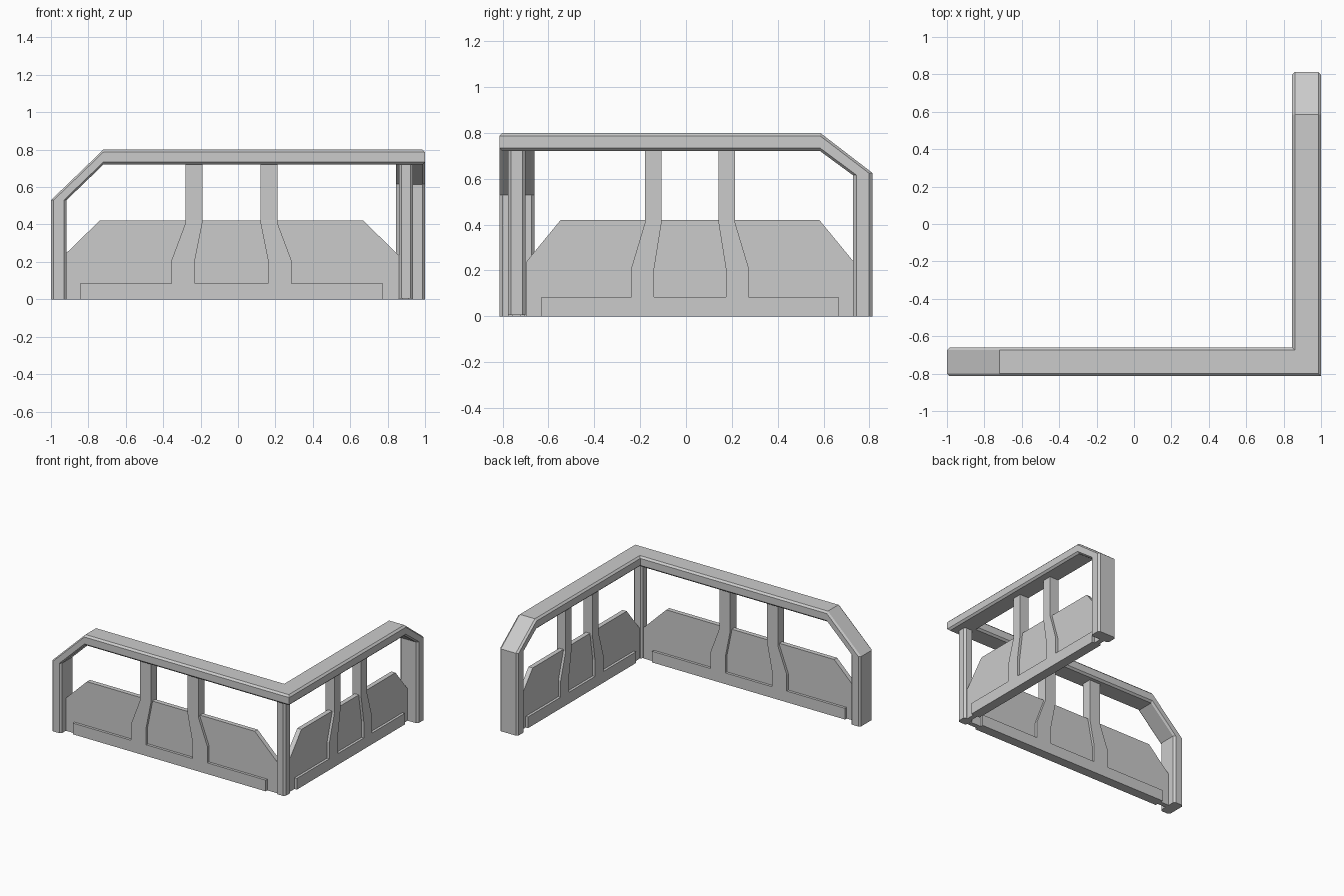
import bpy
import bmesh
from mathutils import Vector

cube = bpy.data.objects.get("Cube")
if cube:
    bpy.data.objects.remove(cube, do_unlink=True)

GREY = (0.6, 0.6, 0.6, 1)
metal = bpy.data.materials.new("plain grey")
metal.use_nodes = True
metal.diffuse_color = GREY
metal.node_tree.nodes["Principled BSDF"].inputs["Base Color"].default_value = GREY


def loft(name, rings):
    """Skin a row of matching closed rings and cap both ends."""
    bm = bmesh.new()
    loops = [[bm.verts.new(p) for p in ring] for ring in rings]
    n = len(loops[0])
    for a, b in zip(loops, loops[1:]):
        for i in range(n):
            j = (i + 1) % n
            bm.faces.new((a[i], a[j], b[j], b[i]))
    bm.faces.new(loops[0])
    bm.faces.new(loops[-1])
    bmesh.ops.recalc_face_normals(bm, faces=bm.faces)
    mesh = bpy.data.meshes.new(name)
    bm.to_mesh(mesh)
    bm.free()
    mesh.materials.append(metal)
    obj = bpy.data.objects.new(name, mesh)
    bpy.context.collection.objects.link(obj)
    return obj


def chamfered(w, h, c):
    """Rectangle with cut corners, centred on the origin."""
    return [(-w + c, -h), (w - c, -h), (w, -h + c), (w, h - c),
            (w - c, h), (-w + c, h), (-w, h - c), (-w, -h + c)]


# Rail and end posts: one sweep, mitred at the corner
HALF_W, THICK, CUT = 0.077, 0.083, 0.014
ROW_X, ROW_Y = 0.923, -0.737
front, side = Vector((0, -1, 0)), Vector((1, 0, 0))


def front_stop(outer, inner):
    return (Vector((outer[0], ROW_Y, outer[1])),
            Vector((inner[0], ROW_Y, inner[1])), front)


def side_stop(outer, inner):
    return (Vector((ROW_X, outer[0], outer[1])),
            Vector((ROW_X, inner[0], inner[1])), side)


stops = [
    front_stop((-1, 0), (-0.917, 0)),
    front_stop((-1, 0.53), (-0.917, 0.53)),
    front_stop((-0.72, 0.8), (-0.72, 0.72)),
    (Vector((ROW_X, ROW_Y, 0.8)), Vector((ROW_X, ROW_Y, 0.72)), front + side),
    side_stop((0.585, 0.8), (0.585, 0.72)),
    side_stop((0.813, 0.625), (0.728, 0.615)),
    side_stop((0.813, 0), (0.728, 0)),
]
section = chamfered(HALF_W, THICK / 2, CUT)
loft("rail_and_end_posts", [
    [outer.lerp(inner, 0.5 + t / THICK) + across * s for s, t in section]
    for outer, inner, across in stops])

# Corner post
POST_X, POST_Y = 0.898, -0.738
loft("corner_post", [
    [(POST_X + x, POST_Y + y, z) for x, y in chamfered(0.038, 0.038, 0.013)]
    for z in (0.005, 0.73)])


# Panels: thin sheet plus a thicker base strip with two flared uprights
def mirrored(half):
    return half + [(-u, z) for u, z in reversed(half)]


sheet = mirrored([(0.895, 0), (0.895, 0.235), (0.705, 0.42)])
frame = mirrored([(0.81, 0), (0.81, 0.085), (0.32, 0.085), (0.32, 0.21),
                  (0.245, 0.41), (0.245, 0.73), (0.155, 0.73),
                  (0.155, 0.41), (0.195, 0.21), (0.195, 0.085)])


def on_front(u, d, z):
    return (u - 0.035, POST_Y + d, z)


def on_side(u, d, z):
    return (POST_X + d, 0.8 * u + 0.0175, z)


for label, place in (("front", on_front), ("side", on_side)):
    for part, outline, depth in (("sheet", sheet, 0.035), ("frame", frame, 0.074)):
        loft(f"{label}_panel_{part}", [
            [place(u, d, z) for u, z in outline] for d in (-depth / 2, depth / 2)])
